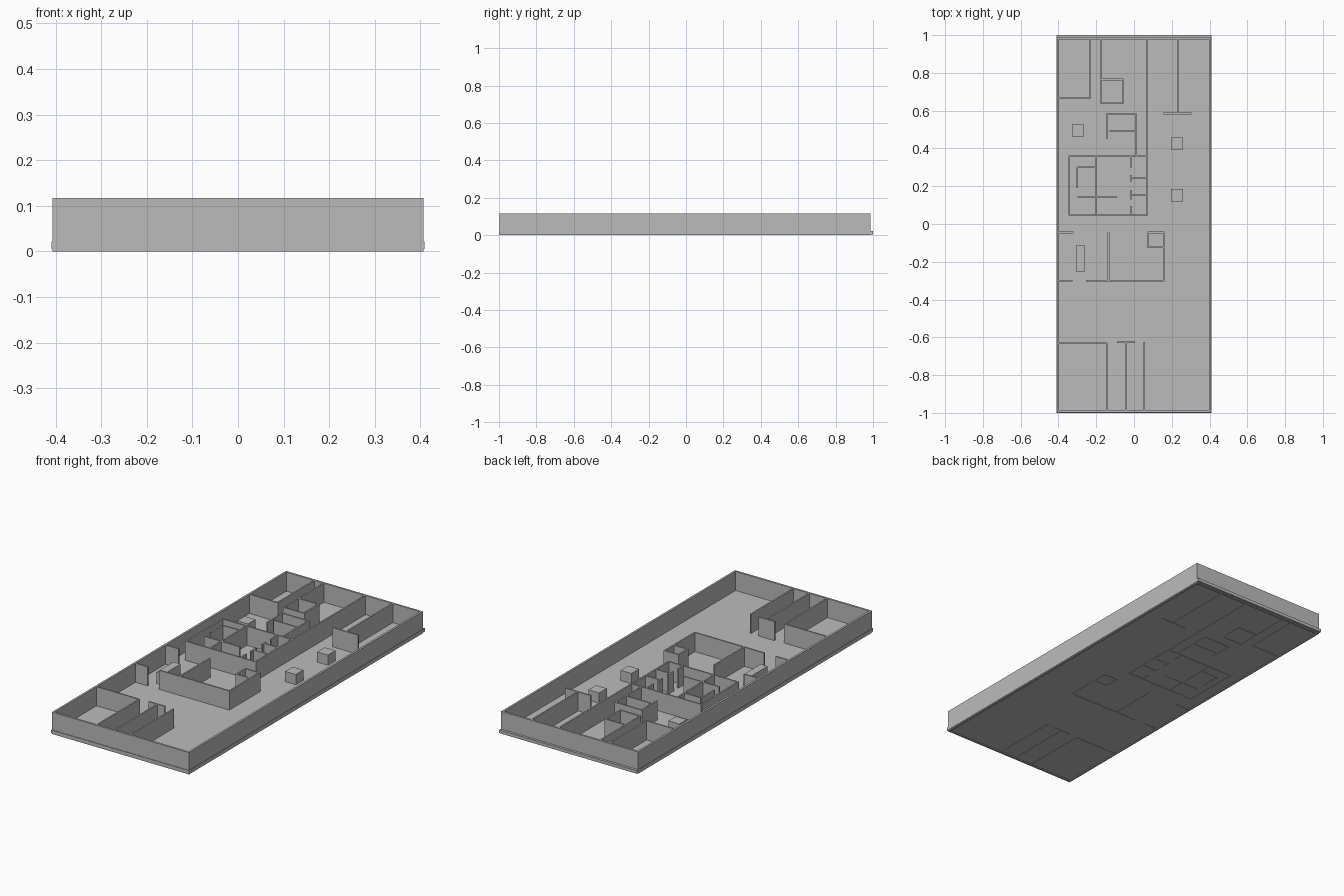
import bpy
import bmesh
from mathutils import Matrix, Vector

grey = bpy.data.materials.new("light_grey")
grey.diffuse_color = (0.5, 0.5, 0.5, 1)

TOP = 0.117      # wall top
FLOOR = 0.015    # floor surface
T = 0.008        # inner wall thickness


def add_boxes(name, boxes):
    """One flat-faced object made of boxes given as (x0, x1, y0, y1, z0, z1)."""
    bm = bmesh.new()
    for x0, x1, y0, y1, z0, z1 in boxes:
        mid = Vector(((x0 + x1) / 2, (y0 + y1) / 2, (z0 + z1) / 2))
        size = Matrix.Diagonal((x1 - x0, y1 - y0, z1 - z0, 1))
        bmesh.ops.create_cube(bm, size=1, matrix=Matrix.Translation(mid) @ size)
    mesh = bpy.data.meshes.new(name)
    bm.to_mesh(mesh)
    bm.free()
    mesh.materials.append(grey)
    obj = bpy.data.objects.new(name, mesh)
    bpy.context.collection.objects.link(obj)


def across(y, x0, x1, top=TOP):
    """Wall running along x."""
    return (x0, x1, y - T / 2, y + T / 2, 0.002, top)


def along(x, y0, y1, top=TOP):
    """Wall running along y."""
    return (x - T / 2, x + T / 2, y0, y1, 0.002, top)


# Floor slab and the low skirting around it
add_boxes("floor_slab", [(-0.405, 0.405, -0.99, 0.99, 0.004, FLOOR)])
add_boxes("skirting", [
    (s * 0.4045 - 0.0045, s * 0.4045 + 0.0045, -1, 1, 0.005, 0.022) for s in (-1, 1)
] + [(-0.408, 0.408, -1, -0.99, 0.005, 0.022), (-0.408, 0.408, 0.985, 1, 0.005, 0.022)])

# Outer walls
add_boxes("outer_walls", [
    (-0.407, -0.396, -0.997, 0.987, 0, TOP),
    (0.396, 0.407, -0.997, 0.987, 0, TOP),
    (-0.396, 0.396, -0.997, -0.986, 0, TOP),
    (-0.396, 0.396, 0.976, 0.987, 0, TOP),
])

# Rooms at the back end
add_boxes("back_rooms", [
    along(-0.232, 0.665, 0.976), across(0.667, -0.396, -0.23),
    along(-0.177, 0.64, 0.976), across(0.765, -0.177, -0.055),
    along(-0.058, 0.64, 0.765), across(0.64, -0.177, -0.055),
    along(0.07, 0.045, 0.976),
    along(0.232, 0.585, 0.976), across(0.585, 0.155, 0.305),
])

# Cluster of small rooms near the middle
add_boxes("middle_rooms", [
    across(0.58, -0.147, 0.016), along(0.012, 0.355, 0.58),
    along(-0.143, 0.45, 0.58), across(0.49, -0.13, 0.012),
    across(0.36, -0.345, 0.07), across(0.047, -0.345, 0.07),
    along(-0.342, 0.047, 0.36), along(-0.2, 0.047, 0.36),
    across(0.3, -0.3, -0.2), along(-0.3, 0.19, 0.3),
    across(0.145, -0.3, -0.09),
    along(-0.017, 0.3, 0.36), along(-0.017, 0.225, 0.26),
    along(-0.017, 0.13, 0.18), along(-0.017, 0.047, 0.095),
    across(0.245, -0.017, 0.07), across(0.155, -0.017, 0.07),
])

# Open hall with its corner closet
add_boxes("front_hall", [
    across(-0.045, -0.396, -0.32), across(-0.3, -0.396, -0.325),
    across(-0.3, -0.255, 0.162), along(-0.135, -0.3, -0.045),
    along(0.158, -0.3, -0.045), across(-0.045, 0.072, 0.162),
    across(-0.122, 0.072, 0.162), along(0.076, -0.122, -0.045),
])

# Stalls at the front end
add_boxes("front_stalls", [
    across(-0.63, -0.396, -0.145), along(-0.145, -0.986, -0.63),
    along(-0.04, -0.986, -0.625), along(0.055, -0.986, -0.625),
    across(-0.625, -0.09, 0.005),
])

# Free-standing cabinets
C = 0.032
add_boxes("cabinets", [
    (x - C, x + C, y - C, y + C, 0.005, 0.07)
    for x, y in ((-0.297, 0.495), (0.227, 0.425), (0.227, 0.152))
] + [(-0.305, -0.263, -0.255, -0.11, 0.005, 0.075)])
